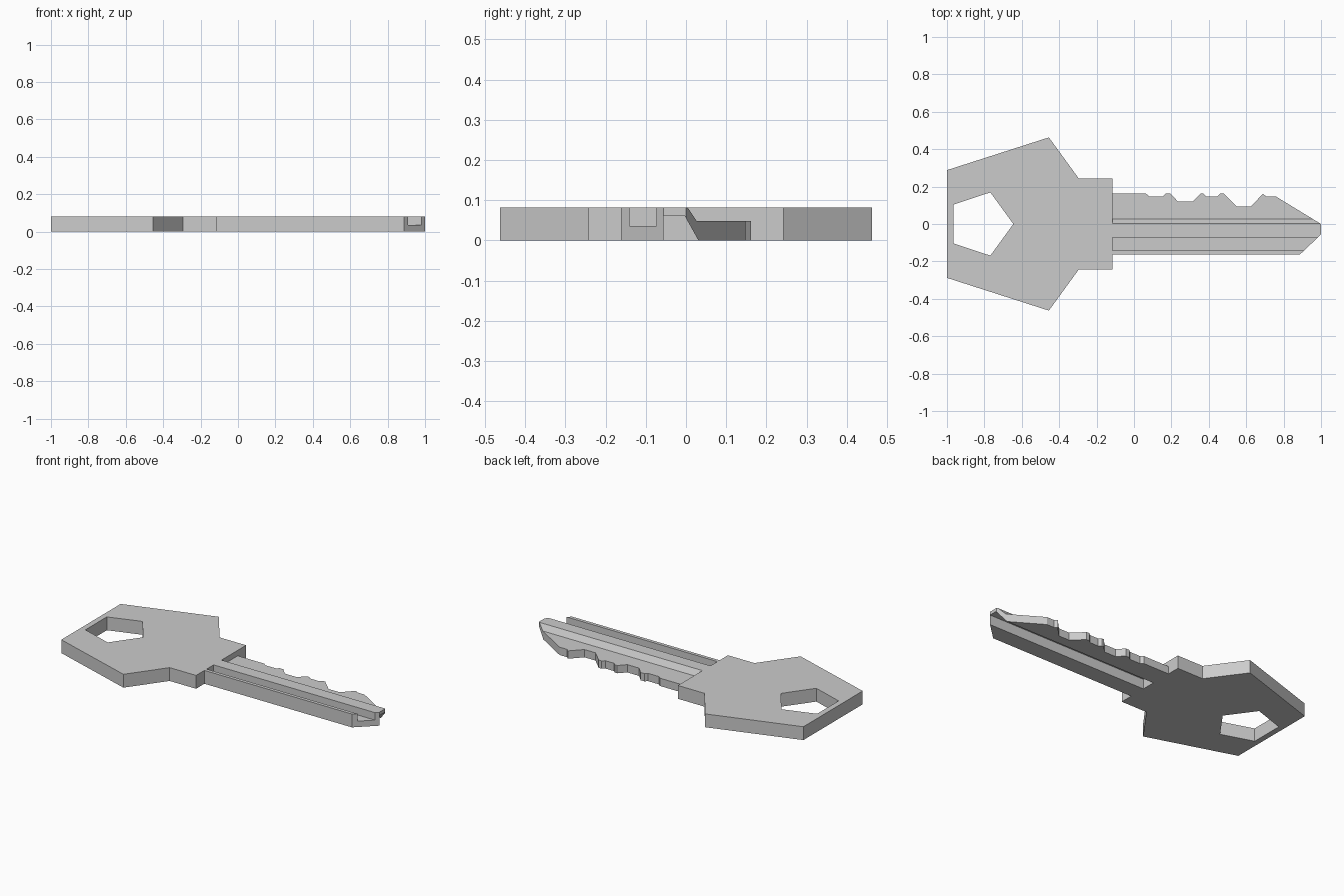
import bpy
import bmesh
from mathutils import Vector

cube = bpy.data.objects.get("Cube")
if cube:
    bpy.data.objects.remove(cube, do_unlink=True)

THICK = 0.082
SHOULDER = -0.115

metal = bpy.data.materials.new("grey metal")
metal.use_nodes = True
colour = (0.6, 0.6, 0.6, 1)
metal.diffuse_color = colour
metal.node_tree.nodes["Principled BSDF"].inputs["Base Color"].default_value = colour


def prism(name, points, offset):
    """Extrude a flat closed outline by an offset vector."""
    bm = bmesh.new()
    face = bm.faces.new([bm.verts.new(p) for p in points])
    top = bmesh.ops.extrude_face_region(bm, geom=[face])["geom"]
    moved = [v for v in top if isinstance(v, bmesh.types.BMVert)]
    bmesh.ops.translate(bm, verts=moved, vec=Vector(offset))
    bmesh.ops.recalc_face_normals(bm, faces=bm.faces)
    mesh = bpy.data.meshes.new(name)
    bm.to_mesh(mesh)
    bm.free()
    mesh.materials.append(metal)
    obj = bpy.data.objects.new(name, mesh)
    bpy.context.collection.objects.link(obj)
    return obj


def plan(name, points, z, height):
    return prism(name, [(x, y, z) for x, y in points], (0, 0, height))


def cut(obj, cutter, operation):
    """Apply a boolean and remove the cutter."""
    mod = obj.modifiers.new("cut", "BOOLEAN")
    mod.object, mod.operation, mod.solver = cutter, operation, "EXACT"
    graph = bpy.context.evaluated_depsgraph_get()
    mesh = bpy.data.meshes.new_from_object(obj.evaluated_get(graph))
    obj.modifiers.clear()
    obj.data = mesh
    bpy.data.objects.remove(cutter, do_unlink=True)


def mirrored(half):
    """Complete an outline that is symmetric about y = 0."""
    return half + [(x, -y) for x, y in reversed(half) if y]


# Bow: the handle plate with a five-sided hole
bow = plan("bow", mirrored([(-1, 0.288), (-0.455, 0.463), (-0.295, 0.243),
                            (SHOULDER, 0.243)]), 0, THICK)
hole = plan("hole_cutter", mirrored([(-0.965, 0.104), (-0.768, 0.169), (-0.645, 0)]),
            -0.1, 0.3)
cut(bow, hole, "DIFFERENCE")

# Blade: grooved cross-section (y, z) run along x
section = [(-0.162, 0), (-0.162, THICK), (-0.141, THICK), (-0.141, 0.036),
           (-0.073, 0.036), (-0.073, THICK), (0.004, THICK), (0.027, 0.048),
           (0.2, 0.048), (0.2, 0), (0.031, 0), (-0.003, 0.061),
           (-0.056, 0.061), (-0.056, 0)]
blade = prism("blade", [(SHOULDER, y, z) for y, z in section], (1.2, 0, 0))

# Toothed edge and pointed tip trim the blade
TOP, NOTCH = 0.162, 0.148
teeth = [(0.065, TOP), (0.08, NOTCH), (0.155, NOTCH), (0.17, TOP),
         (0.195, TOP), (0.235, 0.12), (0.315, 0.12), (0.355, TOP),
         (0.37, TOP), (0.385, NOTCH), (0.445, NOTCH), (0.46, TOP),
         (0.48, TOP), (0.55, 0.094), (0.625, 0.094), (0.69, TOP),
         (0.705, NOTCH), (0.757, NOTCH)]
tip = [(1, 0), (1, -0.056), (0.888, -0.162), (0.888, -0.3)]
outline = [(-0.3, -0.3), (-0.3, TOP)] + teeth + tip
cut(blade, plan("blade_trim", outline, -0.1, 0.3), "INTERSECT")
